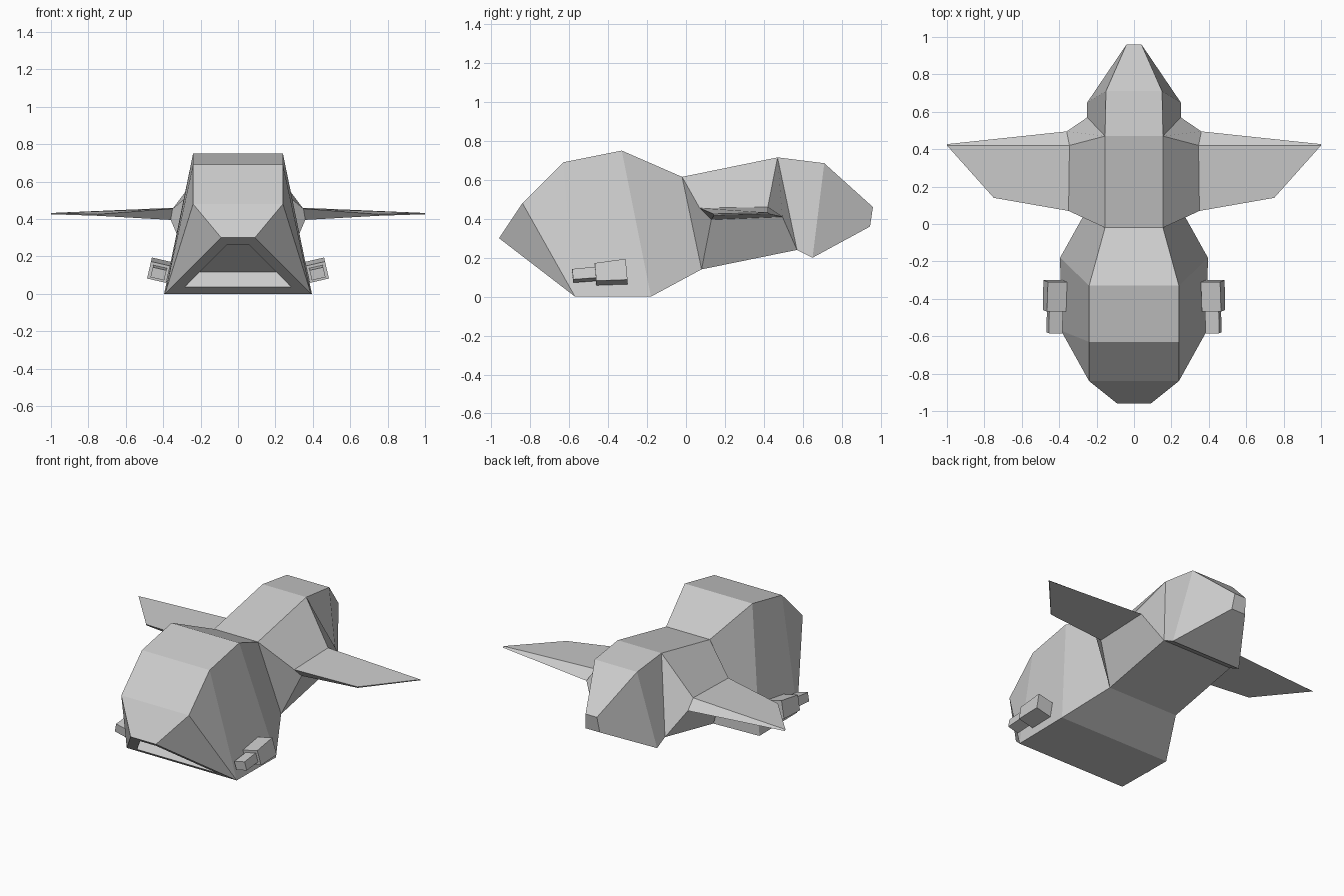
import bpy, bmesh, math
from mathutils import Vector, Matrix

if "Cube" in bpy.data.objects:
    bpy.data.objects.remove(bpy.data.objects["Cube"])


def finish(name, bm, mirror=False):
    bmesh.ops.remove_doubles(bm, verts=bm.verts, dist=0.0005)
    bmesh.ops.recalc_face_normals(bm, faces=bm.faces)
    if mirror:
        twin = bmesh.ops.duplicate(bm, geom=bm.verts[:] + bm.edges[:] + bm.faces[:])["geom"]
        for v in twin:
            if isinstance(v, bmesh.types.BMVert):
                v.co.x = -v.co.x
        bmesh.ops.reverse_faces(bm, faces=[f for f in twin if isinstance(f, bmesh.types.BMFace)])
    mesh = bpy.data.meshes.new(name)
    bm.to_mesh(mesh)
    bm.free()
    obj = bpy.data.objects.new(name, mesh)
    bpy.context.collection.objects.link(obj)
    return obj


def loft(rings, cap_start=True, skip=()):
    """Joins four-cornered rings; skip holds (segment, side) pairs left open."""
    bm = bmesh.new()
    loops = [[bm.verts.new(p) for p in ring] for ring in rings]
    start = bm.faces.new(loops[0]) if cap_start else None
    bm.faces.new(loops[-1][::-1])
    for s, (a, b) in enumerate(zip(loops, loops[1:])):
        for i in range(4):
            if (s, i) not in skip:
                j = (i + 1) % 4
                bm.faces.new((a[i], b[i], b[j], a[j]))
    return bm, start


# Hull stations: top (half width, y, z) and bottom (half width, y, z)
stations = [
    ((0.09, -0.96, 0.30), (0.39, -0.57, 0.0)),
    ((0.24, -0.84, 0.48), (0.39, -0.57, 0.0)),
    ((0.24, -0.63, 0.69), (0.39, -0.57, 0.0)),
    ((0.24, -0.33, 0.75), (0.395, -0.18, 0.0)),
    ((0.155, -0.02, 0.615), (0.25, 0.08, 0.14)),
    ((0.155, 0.47, 0.715), (0.25, 0.57, 0.24)),
    ((0.15, 0.71, 0.685), (0.25, 0.65, 0.20)),
    ((0.04, 0.96, 0.46), (0.05, 0.945, 0.36)),
]
rings = [[(-t[0], t[1], t[2]), t, b, (-b[0], b[1], b[2])] for t, b in stations]
bm, mouth = loft(rings, skip={(4, 1), (4, 3)})
bmesh.ops.remove_doubles(bm, verts=bm.verts, dist=0.0005)
bmesh.ops.recalc_face_normals(bm, faces=bm.faces)

# Recessed opening under the nose
mouth = min(bm.faces, key=lambda f: (f.calc_center_median() - Vector((0, -0.765, 0.15))).length)
bmesh.ops.inset_region(bm, faces=[mouth], thickness=0.06, use_even_offset=True)
inward = -mouth.normal * 0.1
ext = bmesh.ops.extrude_face_region(bm, geom=[mouth])["geom"]
bmesh.ops.translate(bm, vec=inward, verts=[g for g in ext if isinstance(g, bmesh.types.BMVert)])
if mouth.is_valid:
    bmesh.ops.delete(bm, geom=[mouth], context='FACES_ONLY')
finish("hull", bm)

# Wings grow out of the open hull sides
(t0, b0), (t1, b1) = stations[4], stations[5]
wing = [
    [t0, t1, b1, b0],
    [(0.35, 0.07, 0.455), (0.345, 0.42, 0.46), (0.36, 0.495, 0.41), (0.36, 0.13, 0.395)],
    [(0.75, 0.14, 0.425), (1.0, 0.42, 0.432), (1.0, 0.427, 0.425), (0.75, 0.143, 0.417)],
]
bm, _ = loft(wing, cap_start=False)
finish("wings", bm, mirror=True)


# Side blasters: tilted boxes, slightly tapered to the front
def tilted_box(name, centre, size, taper):
    bm = bmesh.new()
    bmesh.ops.create_cube(bm, size=1)
    for v in bm.verts:
        if v.co.y < 0:
            v.co.z *= taper
        v.co = Vector((v.co.x * size[0], v.co.y * size[1], v.co.z * size[2]))
    turn = Matrix.Rotation(math.radians(-13), 4, 'Y') @ Matrix.Rotation(math.radians(5), 4, 'X')
    bm.transform(Matrix.Translation(centre) @ turn)
    finish(name, bm, mirror=True)


tilted_box("blaster_body", (0.423, -0.385, 0.122), (0.105, 0.16, 0.11), 0.85)
tilted_box("blaster_barrel", (0.424, -0.522, 0.112), (0.075, 0.12, 0.058), 0.95)
